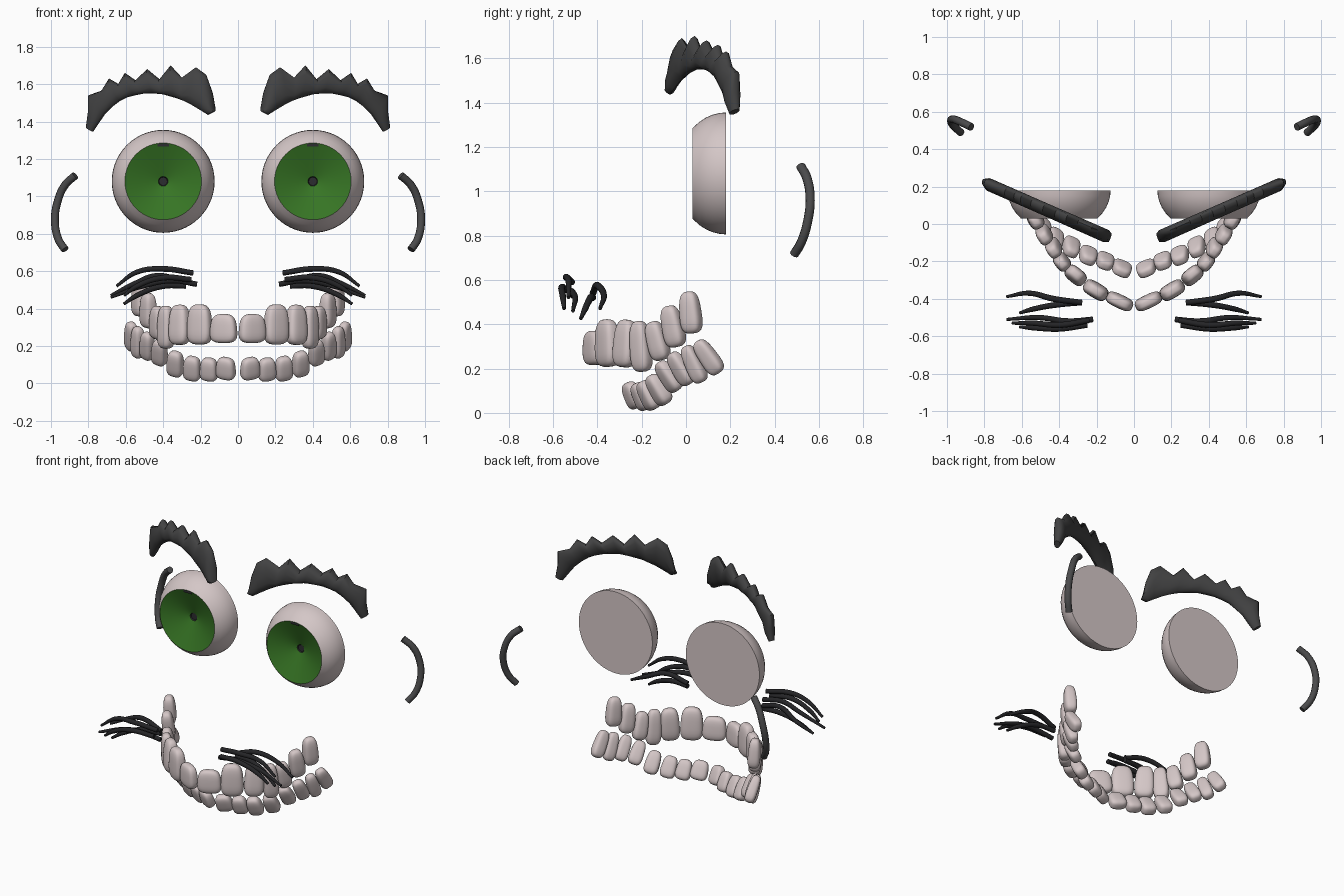
import bpy, bmesh, math
from mathutils import Vector, Matrix

if "Cube" in bpy.data.objects:
    bpy.data.objects.remove(bpy.data.objects["Cube"])


def material(name, rgb):
    m = bpy.data.materials.new(name)
    m.diffuse_color = (*rgb, 1)
    m.use_nodes = True
    m.node_tree.nodes["Principled BSDF"].inputs["Base Color"].default_value = m.diffuse_color
    return m


IVORY = material("ivory", (0.66, 0.57, 0.57))
GREEN = material("iris green", (0.038, 0.18, 0.018))
BLACK = material("pupil black", (0.025, 0.025, 0.028))
BROW = material("brow grey", (0.055, 0.055, 0.056))
EAR = material("ear grey", (0.07, 0.07, 0.072))
LASH = material("whisker black", (0.018, 0.018, 0.02))


def finish(name, bm, mats, angle=40):
    bmesh.ops.recalc_face_normals(bm, faces=bm.faces)
    me = bpy.data.meshes.new(name)
    bm.to_mesh(me)
    bm.free()
    ob = bpy.data.objects.new(name, me)
    bpy.context.collection.objects.link(ob)
    for m in mats:
        me.materials.append(m)
    bpy.ops.object.select_all(action='DESELECT')
    ob.select_set(True)
    bpy.context.view_layer.objects.active = ob
    bpy.ops.object.shade_smooth_by_angle(angle=math.radians(angle))
    return ob


def loft(bm, rings, mat_ids=None):
    """Skin a list of equal rings and cap both ends."""
    vs = [[bm.verts.new(p) for p in r] for r in rings]
    n = len(vs[0])
    for i in range(len(vs) - 1):
        for j in range(n):
            k = (j + 1) % n
            f = bm.faces.new((vs[i][j], vs[i][k], vs[i + 1][k], vs[i + 1][j]))
            f.material_index = mat_ids[i] if mat_ids else 0
    bm.faces.new(vs[0])
    f = bm.faces.new(vs[-1])
    f.material_index = mat_ids[-1] if mat_ids else 0


def tube(name, pts, radii, mat):
    cu = bpy.data.curves.new(name, 'CURVE')
    cu.dimensions = '3D'
    cu.bevel_depth = 1.0
    cu.bevel_resolution = 3
    cu.resolution_u = 8
    cu.use_fill_caps = True
    sp = cu.splines.new('BEZIER')
    sp.bezier_points.add(len(pts) - 1)
    for b, p, r in zip(sp.bezier_points, pts, radii):
        b.co = p
        b.radius = r
        b.handle_left_type = b.handle_right_type = 'AUTO'
    ob = bpy.data.objects.new(name, cu)
    bpy.context.collection.objects.link(ob)
    cu.materials.append(mat)
    bpy.ops.object.select_all(action='DESELECT')
    ob.select_set(True)
    bpy.context.view_layer.objects.active = ob
    bpy.ops.object.convert(target='MESH')
    bpy.ops.object.shade_smooth_by_angle(angle=math.radians(40))


# Eyes: flat-backed domes with a concave green iris and a small pupil
def eye(side, s):
    prof = [(0.275 * math.sqrt(1 - (d / 0.225) ** 2), 0.18 - d)
            for d in (0, 0.03, 0.06, 0.09, 0.12, 0.15)]
    ids = [0] * 5
    prof += [(0.14, 0.055), (0.08, 0.078), (0.026, 0.098), (0.022, 0.105)]
    ids += [1, 1, 1, 2, 2]
    n = 56
    rings = [[(s * 0.4 + r * math.cos(2 * math.pi * j / n), y,
               1.08 + r * math.sin(2 * math.pi * j / n)) for j in range(n)]
             for r, y in prof]
    bm = bmesh.new()
    loft(bm, rings, ids)
    finish("eye_" + side, bm, [IVORY, GREEN, BLACK], 35)
    # dark fleck at the top of the iris
    bm = bmesh.new()
    bmesh.ops.create_cube(bm, size=1, matrix=Matrix.Translation((s * 0.4, 0.035, 1.274))
                          @ Matrix.Diagonal((0.06, 0.008, 0.016, 1)))
    finish("iris_fleck_" + side, bm, [BLACK])


# Brows: columns of (bottom x, bottom z, top x, top z) give a jagged tufted arch
BROW_COLS = [(.13, 1.45, .125, 1.47), (.16, 1.435, .14, 1.56), (.20, 1.46, .17, 1.65),
             (.25, 1.49, .225, 1.69), (.29, 1.51, .30, 1.635), (.33, 1.525, .36, 1.70),
             (.40, 1.545, .42, 1.625), (.45, 1.55, .485, 1.68), (.50, 1.55, .55, 1.62),
             (.55, 1.54, .605, 1.66), (.59, 1.53, .64, 1.60), (.63, 1.51, .69, 1.63),
             (.67, 1.48, .73, 1.565), (.71, 1.44, .80, 1.54), (.745, 1.39, .80, 1.45),
             (.775, 1.345, .812, 1.37)]


def brow(side, s):
    rings = []
    last = len(BROW_COLS) - 1
    for i, (bx, bz, tx, tz) in enumerate(BROW_COLS):
        b = Vector((bx, -0.055 + (bx - 0.2) * 0.45, bz))
        t = Vector((tx, -0.03 + (tx - 0.2) * 0.43, tz))
        mid, half = (b + t) / 2, (t - b) / 2
        thick = 0.02 if i in (0, last) else 0.034
        nrm = Vector((0.41, -0.91, 0)) * thick
        ring = []
        for j in range(12):
            a = 2 * math.pi * j / 12
            p = mid + half * math.cos(a) + nrm * math.sin(a)
            ring.append((s * p.x, p.y, p.z))
        rings.append(ring)
    bm = bmesh.new()
    loft(bm, rings)
    finish("brow_" + side, bm, [BROW], 50)


# Ears: thin curved rims
EAR_PATH = [(.87, .518, 1.112), (.925, .545, 1.06), (.965, .56, .97),
            (.979, .55, .87), (.96, .52, .77), (.925, .488, .715)]

# Whiskers: five wavy strands per side
STRANDS = [[(.28, -.42, .54), (.43, -.40, .575), (.56, -.37, .53), (.68, -.388, .47)],
           [(.28, -.42, .52), (.40, -.43, .52), (.54, -.455, .47), (.61, -.475, .425)],
           [(.22, -.51, .53), (.35, -.52, .55), (.51, -.50, .52), (.68, -.51, .46)],
           [(.24, -.515, .59), (.40, -.54, .612), (.54, -.53, .595), (.65, -.53, .52)],
           [(.25, -.54, .555), (.40, -.56, .565), (.54, -.555, .52), (.61, -.55, .47)]]

# Teeth: x, y, z, width, depth, height, lean in degrees
UPPER = [(.077, -.415, .293, .155, .075, .155, 3), (.205, -.355, .315, .145, .085, .215, 2),
         (.312, -.273, .313, .125, .085, .215, -3), (.385, -.205, .30, .10, .08, .23, 5),
         (.43, -.13, .325, .095, .08, .18, 15), (.48, -.06, .39, .10, .08, .19, 12),
         (.525, .02, .453, .10, .08, .19, 6)]
LOWER = [(.065, -.24, .08, .11, .07, .125, 25), (.155, -.20, .075, .10, .075, .13, 25),
         (.245, -.17, .08, .10, .075, .14, 28), (.335, -.125, .105, .095, .075, .15, 32),
         (.42, -.08, .165, .09, .07, .155, 35), (.485, -.025, .20, .085, .07, .165, 32),
         (.535, .035, .22, .08, .07, .18, 25), (.57, .10, .252, .085, .07, .175, 35)]


def tooth_row(name, row, s):
    bm = bmesh.new()
    for i, (x, y, z, w, d, h, lean) in enumerate(row):
        a, b = row[max(i - 1, 0)], row[min(i + 1, len(row) - 1)]
        yaw = math.atan2(b[1] - a[1], b[0] - a[0])
        mat = (Matrix.Translation((s * x, y, z)) @ Matrix.Rotation(math.radians(lean), 4, 'X')
               @ Matrix.Rotation(s * yaw, 4, 'Z'))
        tb = bmesh.new()
        bmesh.ops.create_cube(tb, size=2)
        bmesh.ops.subdivide_edges(tb, edges=tb.edges, cuts=7, use_grid_fill=True)
        for v in tb.verts:
            # rounded box, slightly narrower toward the top
            c = v.co
            c /= sum(abs(q) ** 3.2 for q in c) ** (1 / 3.2)
            k = 0.95 - 0.1 * c.z
            v.co = mat @ Vector((c.x * w / 2 * k, c.y * d / 2 * k, c.z * h / 2))
        me = bpy.data.meshes.new("tooth_tmp")
        tb.to_mesh(me)
        tb.free()
        bm.from_mesh(me)
        bpy.data.meshes.remove(me)
    finish(name, bm, [IVORY], 60)


for side, s in (("left", -1), ("right", 1)):
    eye(side, s)
    brow(side, s)
    tube("ear_" + side, [(s * x, y, z) for x, y, z in EAR_PATH], [0.021] * 6, EAR)
    for n, path in enumerate(STRANDS):
        tube(f"whisker_{side}_{n + 1}", [(s * x, y, z) for x, y, z in path],
             [0.015, 0.016, 0.014, 0.008], LASH)
    tooth_row("upper_teeth_" + side, UPPER, s)
    tooth_row("lower_teeth_" + side, LOWER, s)
